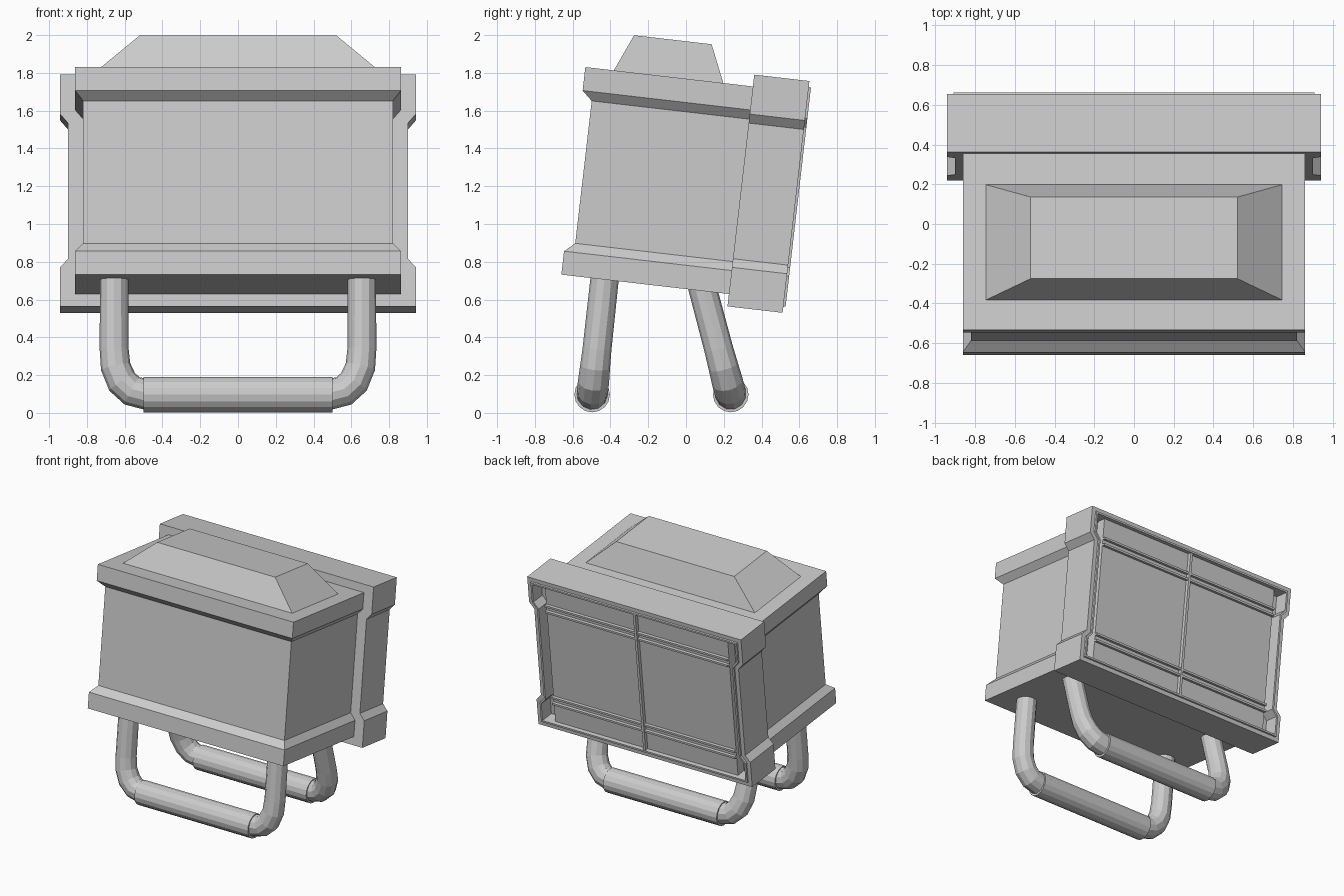
import bpy, bmesh, math
from mathutils import Matrix

cube = bpy.data.objects.get("Cube")
if cube:
    bpy.data.objects.remove(cube, do_unlink=True)

GREY = (0.6, 0.6, 0.6, 1)
mat = bpy.data.materials.new("plain grey")
mat.use_nodes = True
mat.diffuse_color = GREY
mat.node_tree.nodes["Principled BSDF"].inputs["Base Color"].default_value = GREY

# The casing leans back; its local frame has y = depth and z = height
# measured from the bottom front edge
LEAN = Matrix.Translation((0, -0.66, 0.732)) @ Matrix.Rotation(math.radians(-6.6), 4, 'X')


def finish(name, bm, matrix=LEAN):
    bmesh.ops.recalc_face_normals(bm, faces=bm.faces[:])
    mesh = bpy.data.meshes.new(name)
    bm.to_mesh(mesh)
    bm.free()
    mesh.materials.append(mat)
    obj = bpy.data.objects.new(name, mesh)
    bpy.context.collection.objects.link(obj)
    obj.matrix_world = matrix


def stack(name, levels):
    """Loft rectangles given as (half width, front, back, height)."""
    bm = bmesh.new()
    rings = [[bm.verts.new(p) for p in
              ((-w, f, h), (w, f, h), (w, b, h), (-w, b, h))]
             for w, f, b, h in levels]
    bm.faces.new(rings[0])
    bm.faces.new(rings[-1])
    for low, high in zip(rings, rings[1:]):
        for i in range(4):
            j = (i + 1) % 4
            bm.faces.new((low[i], low[j], high[j], high[i]))
    finish(name, bm)


def block(name, half, y0, y1, z0, z1):
    stack(name, [(half, y0, y1, z0), (half, y0, y1, z1)])


# Main casing with a bottom and a top rim
BACK = 0.9
stack("main_casing", [
    (0.862, 0, BACK, 0), (0.862, 0, BACK, 0.125),
    (0.82, 0.054, BACK, 0.173), (0.82, 0.054, BACK, 0.932),
    (0.862, 0, BACK, 0.981), (0.862, 0, BACK, 1.106)])

# Raised lid
stack("lid", [(0.752, 0.149, 0.738, 1.1), (0.52, 0.237, 0.65, 1.303)])

# Rear housing: notched outline pushed through its depth
side = [(0.942, -0.066), (0.942, 0.142), (0.9, 0.188),
        (0.9, 0.911), (0.942, 0.959), (0.942, 1.169)]
outline = side + [(-x, z) for x, z in reversed(side)]
bm = bmesh.new()
near = [bm.verts.new((x, 0.893, z)) for x, z in outline]
far = [bm.verts.new((x, 1.187, z)) for x, z in outline]
bm.faces.new(near)
rear = bm.faces.new(far)
for i in range(len(outline)):
    j = (i + 1) % len(outline)
    bm.faces.new((near[i], near[j], far[j], far[i]))
bmesh.ops.recalc_face_normals(bm, faces=bm.faces[:])
# Border, raised lip and deep recess on the rear face
for thickness, depth in ((0.032, 0), (0.002, 0.012), (0.014, 0), (0.002, -0.11)):
    bmesh.ops.inset_region(bm, faces=[rear], thickness=thickness, depth=depth,
                           use_even_offset=True, use_boundary=True)
finish("rear_housing", bm)

# Panel standing in the recess, with slim raised bars
block("rear_panel", 0.805, 1.08, 1.165, -0.02, 1.123)
for n, z in enumerate((0.14, 0.19, 0.91, 0.96)):
    block(f"rear_cross_bar_{n + 1}", 0.805, 1.16, 1.188, z - 0.008, z + 0.008)
block("rear_centre_bar", 0.01, 1.16, 1.193, -0.02, 1.123)


def handle(name, y_low, y_high, z_high):
    """Bent tube frame with a thicker sleeve on its lower run."""
    z_low = 0.097
    # x, z and radius factor along one half
    half = [(0.656, z_high, 1), (0.656, 0.34, 1.02), (0.648, 0.245, 1.06),
            (0.614, 0.165, 1.1), (0.562, 0.117, 1.1), (0.48, z_low, 1.1)]
    path = half + [(-x, z, r) for x, z, r in reversed(half)]
    curve = bpy.data.curves.new(name, 'CURVE')
    curve.dimensions = '3D'
    curve.bevel_depth = 0.075
    curve.bevel_resolution = 4
    curve.use_fill_caps = True
    spline = curve.splines.new('POLY')
    spline.points.add(len(path) - 1)
    for point, (x, z, r) in zip(spline.points, path):
        y = y_low + (y_high - y_low) * (z - z_low) / (z_high - z_low)
        point.co = (x, y, z, 1)
        point.radius = r
    spline.use_smooth = False
    curve.materials.append(mat)
    tube = bpy.data.objects.new(name + "_tube", curve)
    bpy.context.collection.objects.link(tube)
    # Keep the tube as a plain mesh
    bpy.ops.object.select_all(action='DESELECT')
    tube.select_set(True)
    bpy.context.view_layer.objects.active = tube
    bpy.ops.object.convert(target='MESH')

    bm = bmesh.new()
    bmesh.ops.create_cone(bm, cap_ends=True, segments=16,
                          radius1=0.094, radius2=0.094, depth=1.0)
    finish(name + "_sleeve", bm, Matrix.Translation((0, y_low, z_low))
           @ Matrix.Rotation(math.pi / 2, 4, 'Y'))


# Two handle-shaped legs
handle("front_leg", -0.497, -0.43, 0.72)
handle("back_leg", 0.237, 0.077, 0.7)
